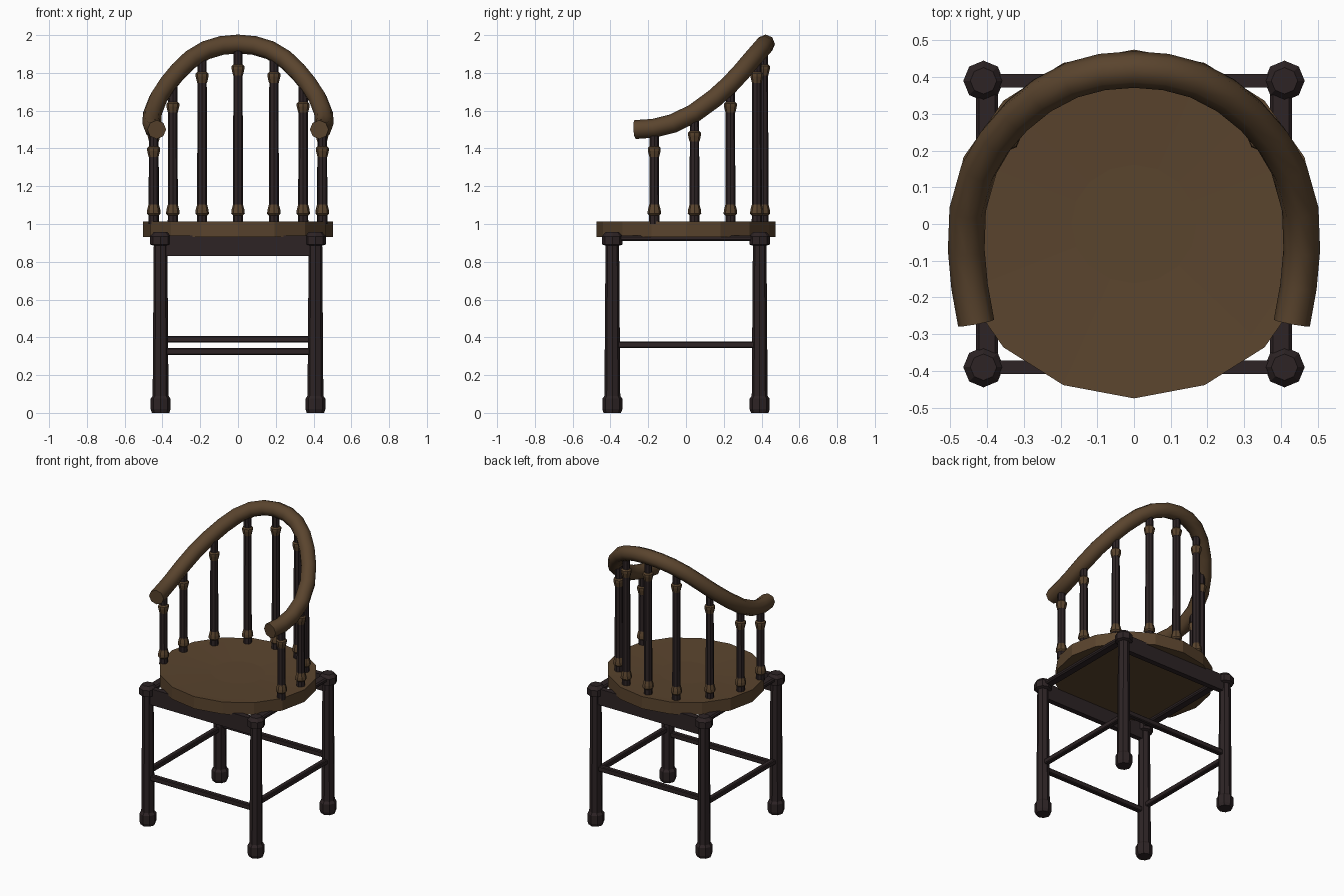
import bpy, bmesh, math
from mathutils import Vector

old = bpy.data.objects.get("Cube")
if old:
    bpy.data.objects.remove(old, do_unlink=True)


def material(name, rgb):
    m = bpy.data.materials.new(name)
    m.use_nodes = True
    m.diffuse_color = (*rgb, 1)
    bsdf = m.node_tree.nodes["Principled BSDF"]
    bsdf.inputs["Base Color"].default_value = (*rgb, 1)
    bsdf.inputs["Roughness"].default_value = 0.7
    return m


BROWN = material("warm brown wood", (0.102, 0.058, 0.027))
DARK = material("dark wood", (0.026, 0.017, 0.018))


def finish(name, bm, mat):
    bmesh.ops.recalc_face_normals(bm, faces=bm.faces)
    mesh = bpy.data.meshes.new(name)
    bm.to_mesh(mesh)
    bm.free()
    mesh.materials.append(mat)
    ob = bpy.data.objects.new(name, mesh)
    bpy.context.scene.collection.objects.link(ob)
    return ob


def lathe(name, profile, mat, x=0, y=0, sides=8, sx=1, sy=1):
    """Turned part from (radius, height) pairs, capped at both ends."""
    bm = bmesh.new()
    rings = []
    for r, z in profile:
        angles = [math.tau * i / sides for i in range(sides)]
        rings.append([bm.verts.new((x + r * sx * math.cos(a), y + r * sy * math.sin(a), z))
                      for a in angles])
    for low, high in zip(rings, rings[1:]):
        for i in range(sides):
            j = (i + 1) % sides
            bm.faces.new((low[i], low[j], high[j], high[i]))
    bm.faces.new(rings[0])
    bm.faces.new(rings[-1])
    return finish(name, bm, mat)


def box(name, center, size, mat, bevel=0.0):
    bm = bmesh.new()
    bmesh.ops.create_cube(bm, size=1)
    for v in bm.verts:
        v.co = Vector(center) + Vector(size) * v.co
    if bevel:
        bmesh.ops.bevel(bm, geom=bm.edges[:], offset=bevel, segments=1, affect='EDGES')
    return finish(name, bm, mat)


# Seat: a slightly dished round slab
lathe("seat", [(1, 0.93), (1, 1.013), (0.9, 1.01), (0.34, 0.997)], BROWN,
      sides=16, sx=0.503, sy=0.475)

# Legs with swollen feet and turned heads
LX, LY = 0.41, 0.39
LEG = [(0.046, 0), (0.053, 0.02), (0.053, 0.075), (0.042, 0.09), (0.036, 0.885),
       (0.055, 0.892), (0.055, 0.935), (0.036, 0.957)]
for fy, end in ((-1, "front"), (1, "back")):
    for fx, side in ((1, "left"), (-1, "right")):
        lathe(f"{end}_{side}_leg", LEG, DARK, fx * LX, fy * LY)

# Frame under the seat and the rungs between the legs
for fy, end, rung_z in ((-1, "front", 0.325), (1, "back", 0.39)):
    box(f"{end}_seat_rail", (0, fy * LY, 0.885), (2 * LX, 0.036, 0.11), DARK)
    box(f"{end}_rung", (0, fy * LY, rung_z), (2 * LX, 0.034, 0.036), DARK, 0.005)
for fx, side in ((1, "left"), (-1, "right")):
    box(f"{side}_seat_rail", (fx * 0.4, 0, 0.925), (0.06, 2 * LY, 0.03), DARK, 0.008)
    box(f"{side}_rung", (fx * LX, 0, 0.36), (0.034, 2 * LY, 0.034), DARK, 0.005)

# Curved arm and back rail, half path mirrored across the middle
HALF = [(0.43, -0.27, 1.5), (0.448, -0.17, 1.507), (0.457, -0.07, 1.532),
        (0.453, 0.04, 1.585), (0.422, 0.15, 1.665), (0.375, 0.23, 1.737),
        (0.318, 0.295, 1.807), (0.25, 0.35, 1.872), (0.17, 0.392, 1.92),
        (0.087, 0.414, 1.945)]
path = [Vector(p) for p in HALF] + [Vector((0, 0.421, 1.953))]
path += [Vector((-x, y, z)) for x, y, z in reversed(HALF)]
curve = bpy.data.curves.new("arm_rail", 'CURVE')
curve.dimensions = '3D'
curve.bevel_depth = 0.05
curve.bevel_resolution = 2
curve.use_fill_caps = True
spline = curve.splines.new('POLY')
spline.points.add(len(path) - 1)
for point, co in zip(spline.points, path):
    point.co = (*co, 1)
curve.materials.append(BROWN)
rail = bpy.data.objects.new("arm_rail", curve)
bpy.context.scene.collection.objects.link(rail)
bpy.ops.object.select_all(action='DESELECT')
rail.select_set(True)
bpy.context.view_layer.objects.active = rail
bpy.ops.object.convert(target='MESH')


def rail_height(y):
    for a, b in zip(path, path[1:11]):
        if a.y <= y <= b.y:
            return a.z + (b.z - a.z) * (y - a.y) / (b.y - a.y)
    return path[10].z


# Spindles with a collar near each end
def spindle(label, x, y):
    top = rail_height(y)
    lathe(f"{label}_spindle", [(0.027, 1.0), (0.024, top - 0.01)], DARK, x, y)
    lathe(f"{label}_lower_collar",
          [(0.026, 1.045), (0.036, 1.055), (0.034, 1.075), (0.026, 1.105)], BROWN, x, y)
    c = top - 0.125
    lathe(f"{label}_upper_collar",
          [(0.026, c - 0.028), (0.034, c + 0.005), (0.034, c + 0.02), (0.026, c + 0.028)],
          BROWN, x, y)


spindle("middle", 0, 0.41)
PLACES = {"inner": (0.19, 0.375), "outer": (0.345, 0.235),
          "arm": (0.445, 0.045), "front": (0.447, -0.168)}
for label, (x, y) in PLACES.items():
    spindle(f"{label}_left", x, y)
    spindle(f"{label}_right", -x, y)
